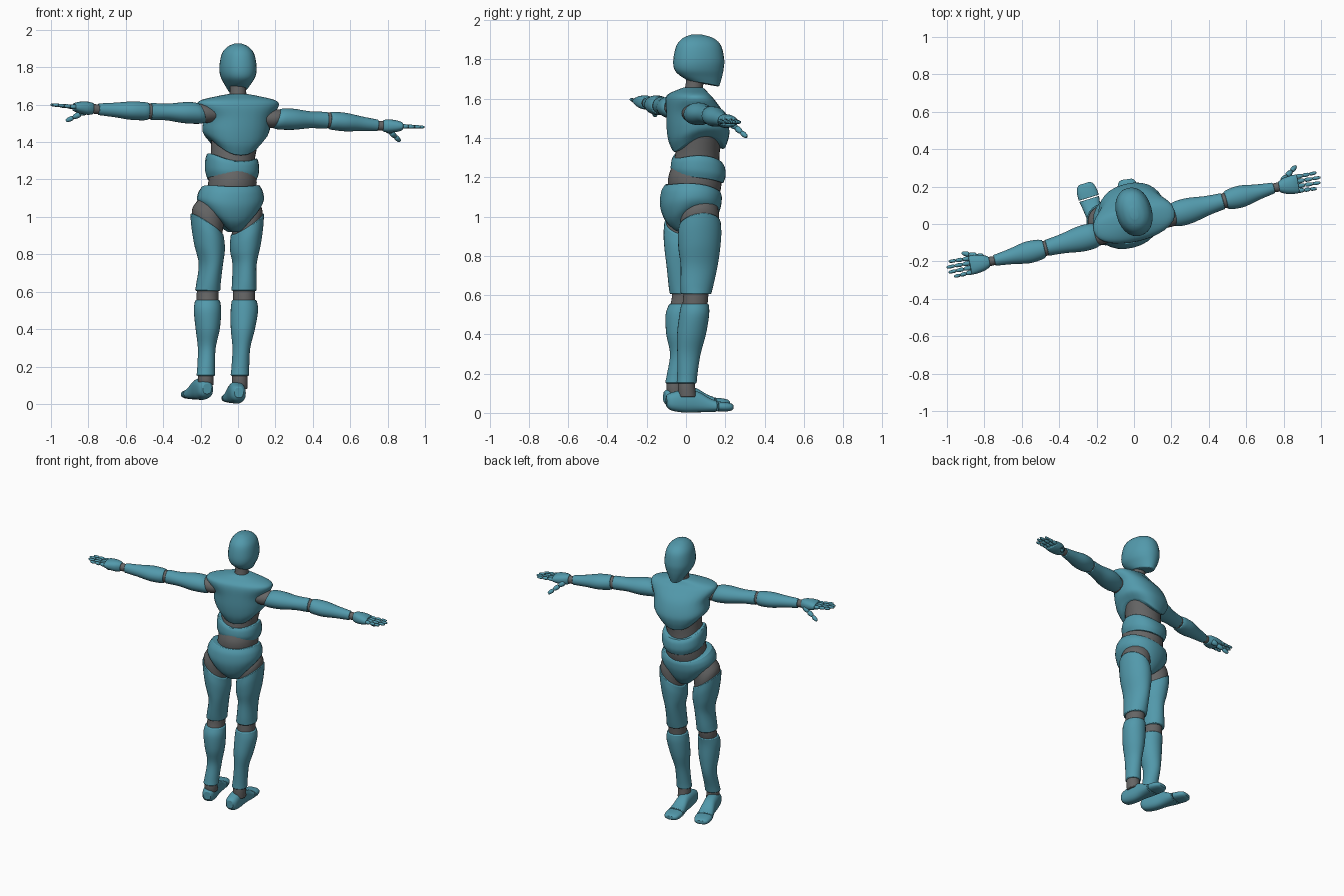
import bpy, bmesh, math
from mathutils import Vector

if "Cube" in bpy.data.objects:
    bpy.data.objects.remove(bpy.data.objects["Cube"])


def material(name, rgb):
    m = bpy.data.materials.new(name)
    m.use_nodes = True
    m.diffuse_color = (*rgb, 1)
    m.node_tree.nodes["Principled BSDF"].inputs["Base Color"].default_value = (*rgb, 1)
    return m


TEAL = material("teal shell", (0.085, 0.32, 0.41))
GREY = material("dark grey joint", (0.13, 0.13, 0.13))
UP = Vector((0, 0, 1))
made = []


def frame(degrees):
    """Side, forward and up axes turned about the vertical."""
    a = math.radians(degrees)
    return Vector((math.cos(a), math.sin(a), 0)), Vector((-math.sin(a), math.cos(a), 0)), UP


BODY = frame(14)


def smooth_keys(keys, steps=5):
    """Spline through the section keys."""
    out = []
    for i in range(len(keys) - 1):
        p = [keys[max(0, min(len(keys) - 1, i + d))] for d in (-1, 0, 1, 2)]
        for s in range(steps):
            t = s / steps
            out.append([b + 0.5 * t * (c - a + t * (2*a - 5*b + 4*c - d + t * (3*(b - c) + d - a)))
                        for a, b, c, d in zip(*p)])
    return out + [list(keys[-1])]


def add_loft(bm, keys, axes, seg=28, power=1.0, steps=5):
    """Keys: x, y, z, side radius, forward radius, slope, arch, lean."""
    u, v, w = axes
    keys = [tuple(k) + (0,) * (8 - len(k)) for k in keys]
    rings = []
    for x, y, z, ru, rv, slope, arch, lean in smooth_keys(keys, steps):
        ring = []
        for i in range(seg):
            a = math.tau * i / seg
            c, s = math.cos(a), math.sin(a)
            cu = math.copysign(abs(c) ** power, c)
            sv = math.copysign(abs(s) ** power, s)
            ring.append(bm.verts.new(Vector((x, y, z)) + u * ru * cu + v * rv * sv
                                     + w * (slope * s + arch * c * c + lean * c)))
        rings.append(ring)
    for a, b in zip(rings, rings[1:]):
        for i in range(seg):
            j = (i + 1) % seg
            bm.faces.new((a[i], a[j], b[j], b[i]))
    for ring in (rings[0], rings[-1]):
        mid = bm.verts.new(sum((p.co for p in ring), Vector()) / seg)
        for i in range(seg):
            bm.faces.new((ring[i], ring[(i + 1) % seg], mid))


def finish(name, bm, mat, bevel=0.006):
    bmesh.ops.recalc_face_normals(bm, faces=bm.faces)
    mesh = bpy.data.meshes.new(name)
    bm.to_mesh(mesh)
    bm.free()
    mesh.materials.append(mat)
    ob = bpy.data.objects.new(name, mesh)
    bpy.context.collection.objects.link(ob)
    made.append(ob)
    if bevel:
        mod = ob.modifiers.new("rounded lip", "BEVEL")
        mod.width, mod.segments, mod.angle_limit = bevel, 2, math.radians(50)


def loft(name, keys, mat=TEAL, axes=BODY, power=1.0, bevel=0.006):
    bm = bmesh.new()
    add_loft(bm, keys, axes, power=power)
    finish(name, bm, mat, bevel)


# Head and neck
loft("head", [(0, .055, 1.926, .02, .03), (0, .062, 1.908, .055, .08), (0, .065, 1.87, .083, .115),
              (0, .065, 1.8, .095, .131), (0, .066, 1.75, .088, .127), (0, .075, 1.71, .066, .108, -.008),
              (0, .09, 1.677, .045, .08, -.015)], axes=frame(16), power=.92)
loft("neck", [(0, .03, 1.6, .055, .055), (0, .04, 1.65, .045, .046), (0, .05, 1.73, .043, .045)], GREY)

# Torso shells around a dark core
loft("chest", [(-.015, .066, 1.335, .135, .13, .008, .075), (-.012, .064, 1.39, .168, .15, .008, .05),
               (-.01, .06, 1.45, .18, .155, 0, .02), (-.003, .045, 1.53, .185, .14),
               (0, .02, 1.595, .222, .112), (0, .015, 1.625, .2, .09), (0, .03, 1.648, .1, .062),
               (0, .035, 1.656, .055, .05)], power=.88)
loft("waist_core", [(-.04, .04, 1.08, .13, .12), (-.03, .045, 1.18, .13, .136, -.015),
                    (-.03, .055, 1.29, .118, .115), (-.015, .07, 1.42, .13, .11)], GREY)
loft("belly", [(-.032, .06, 1.19, .13, .128, -.02, .012, -.008), (-.032, .062, 1.225, .142, .138, -.018, .015, -.01),
               (-.032, .062, 1.265, .142, .134, -.014, .03, -.015),
               (-.032, .06, 1.287, .134, .122, -.012, .038, -.015)], power=.9)
loft("pelvis", [(-.04, .035, 1.14, .155, .14, -.022, .025), (-.04, .028, 1.11, .174, .152, -.015, .02),
                (-.04, .022, 1.05, .178, .152, -.005, .04), (-.035, .022, .98, .155, .128, 0, .075),
                (-.03, .025, .935, .11, .09, 0, .085), (-.025, .03, .918, .07, .055, 0, .05)], power=.93)

# Legs: shared radii by height, with a centre line for each side
LEG_SIZE = {.96: (.088, .108), .9: (.088, .112), .83: (.08, .107), .75: (.063, .096), .65: (.064, .085),
            .605: (.067, .078), .555: (.066, .07), .5: (.073, .076), .4: (.064, .074), .3: (.047, .06),
            .2: (.047, .052), .15: (.05, .051)}
LEG_LINE = {
    "left": [(.96, .05, .07), (.75, .035, .067), (.6, .032, .05), (.5, .034, .042), (.4, .026, .028),
             (.3, .018, .015), (.15, .01, .003)],
    "right": [(.96, -.166, -.003), (.75, -.145, -.005), (.6, -.163, -.005), (.5, -.163, -.028), (.4, -.162, -.027),
              (.3, -.167, -.022), (.15, -.172, -.056)]}
FEET = {"left": (Vector((.005, -.1, 0)), Vector((-.04, .238, 0))),
        "right": (Vector((-.165, -.11, .02)), Vector((-.26, .2, .02)))}


def centre(line, z):
    for (z0, x0, y0), (z1, x1, y1) in zip(line, line[1:]):
        if z >= z1 - 1e-6:
            t = (z0 - z) / (z0 - z1)
            return x0 + t * (x1 - x0), y0 + t * (y1 - y0), z
    return line[-1][1], line[-1][2], z


for side, sign in (("left", 1), ("right", -1)):
    line = LEG_LINE[side]
    tilt = {.96: .06, .9: .05, .83: .025}
    sections = [(*centre(line, z), *size, 0, 0, sign * tilt.get(z, 0)) for z, size in LEG_SIZE.items()]
    loft(side + "_thigh", sections[:6])
    loft(side + "_shin", sections[6:])
    hx, hy, _ = centre(line, .96)
    loft(side + "_hip", [(hx - sign * .035, hy, 1.06, .065, .09, 0, 0, sign * .05),
                         (hx - sign * .004, hy, .99, .08, .1, 0, 0, sign * .06),
                         (hx, hy, .93, .078, .098, 0, 0, sign * .06)], GREY)
    loft(side + "_knee", [(*centre(line, z), .058, .064) for z in (.63, .58, .53)], GREY)
    # Foot with a separate toe cap
    heel, tip = FEET[side]
    along = (tip - heel).normalized()
    axes = (along.cross(UP), UP, along)
    ax, ay, _ = centre(line, .15)
    loft(side + "_ankle", [(ax, ay, .17, .04, .042), (ax, ay, .13, .042, .044),
                           (ax, ay + .005, .08 + heel.z, .04, .045)], GREY)

    def foot_keys(rows):
        return [(*(heel + along * s + UP * z), w, h) for s, z, w, h in rows]

    loft(side + "_foot", foot_keys([(0, .062, .024, .028), (.025, .058, .04, .045), (.09, .06, .044, .058),
                                    (.16, .056, .044, .053), (.22, .04, .05, .036), (.255, .034, .055, .028)]),
         axes=axes, power=.8)
    loft(side + "_toe_cap", foot_keys([(.262, .033, .056, .025), (.3, .031, .054, .024),
                                       (.33, .03, .044, .019), (.342, .03, .028, .011)]), axes=axes, power=.8)

# Arms: shoulder, elbow, wrist, fingertip and thumb tip of each side
ARMS = {"left": ((.2, .045, 1.525), (.485, .125, 1.516), (.755, .195, 1.488), (1, .236, 1.48), (.866, .31, 1.405)),
        "right": ((-.19, -.055, 1.554), (-.475, -.13, 1.564), (-.755, -.197, 1.576), (-1, -.246, 1.6),
                  (-.92, -.155, 1.512))}


def limb_axes(a, b, sign):
    w = (b - a).normalized()
    u = (UP.cross(w) * sign).normalized()
    return u, w.cross(u) * sign, w


def along_keys(a, b, rows):
    return [(*a.lerp(b, t), *rest) for t, *rest in rows]


def digit(bm, a, b, sign, radius, joints=3):
    """A chain of tapered rounded knuckle segments."""
    axes = limb_axes(a, b, sign)
    for i in range(joints):
        p, q = a.lerp(b, i / joints), a.lerp(b, (i + .97) / joints)
        r = radius * (1 - .13 * i)
        rows = [(0, r * .65, r * .65), (.2, r, r), (.75, r * .88, r * .88), (1, r * .5, r * .5)]
        add_loft(bm, along_keys(p, q, rows), axes, seg=10, steps=2)


for side, sign in (("left", 1), ("right", -1)):
    shoulder, elbow, wrist, tip, thumb_tip = (Vector(p) for p in ARMS[side])
    axes = limb_axes(shoulder, elbow, sign)
    loft(side + "_shoulder", along_keys(shoulder, elbow, [(-.25, .05, .04), (-.05, .058, .05, .014),
                                                         (.1, .052, .046, .016)]), GREY, axes)
    loft(side + "_upper_arm", along_keys(shoulder, elbow, [
        (.01, .058, .05, .018), (.12, .068, .057, .015), (.35, .068, .056), (.65, .053, .045),
        (.87, .046, .045), (.97, .044, .045)]), TEAL, axes)
    axes = limb_axes(elbow, wrist, sign)
    loft(side + "_elbow", along_keys(elbow, wrist, [(-.1, .035, .036), (0, .041, .042), (.1, .035, .036)]), GREY, axes)
    loft(side + "_forearm", along_keys(elbow, wrist, [
        (.02, .046, .046), (.12, .055, .049), (.35, .058, .049), (.65, .042, .039), (.97, .029, .031)]), TEAL, axes)
    axes = limb_axes(wrist, tip, sign)
    u, v, w = axes
    loft(side + "_wrist", along_keys(wrist, tip, [(-.1, .022, .024), (.05, .025, .026), (.15, .025, .025)]), GREY, axes)
    loft(side + "_palm", along_keys(wrist, tip, [
        (.08, .028, .03), (.2, .042, .035), (.38, .05, .031), (.5, .05, .021)]), TEAL, axes, power=.85)
    # Fingers fan out slightly; the thumb reaches forward and down
    bm = bmesh.new()
    reach = (tip - wrist).length
    for lane, length in ((1.5, .93), (.5, 1), (-.5, .98), (-1.5, .88)):
        digit(bm, wrist + w * reach * .48 + u * lane * .025, wrist + w * reach * length + u * lane * .028,
              sign, .0125)
    digit(bm, wrist + w * .045 + u * .028 - v * .012, thumb_tip, sign, .018)
    finish(side + "_fingers", bm, TEAL, 0)

# Smooth shading with crisp shell edges
bpy.ops.object.select_all(action="DESELECT")
for ob in made:
    ob.select_set(True)
bpy.context.view_layer.objects.active = made[0]
bpy.ops.object.shade_smooth_by_angle(angle=math.radians(40))
